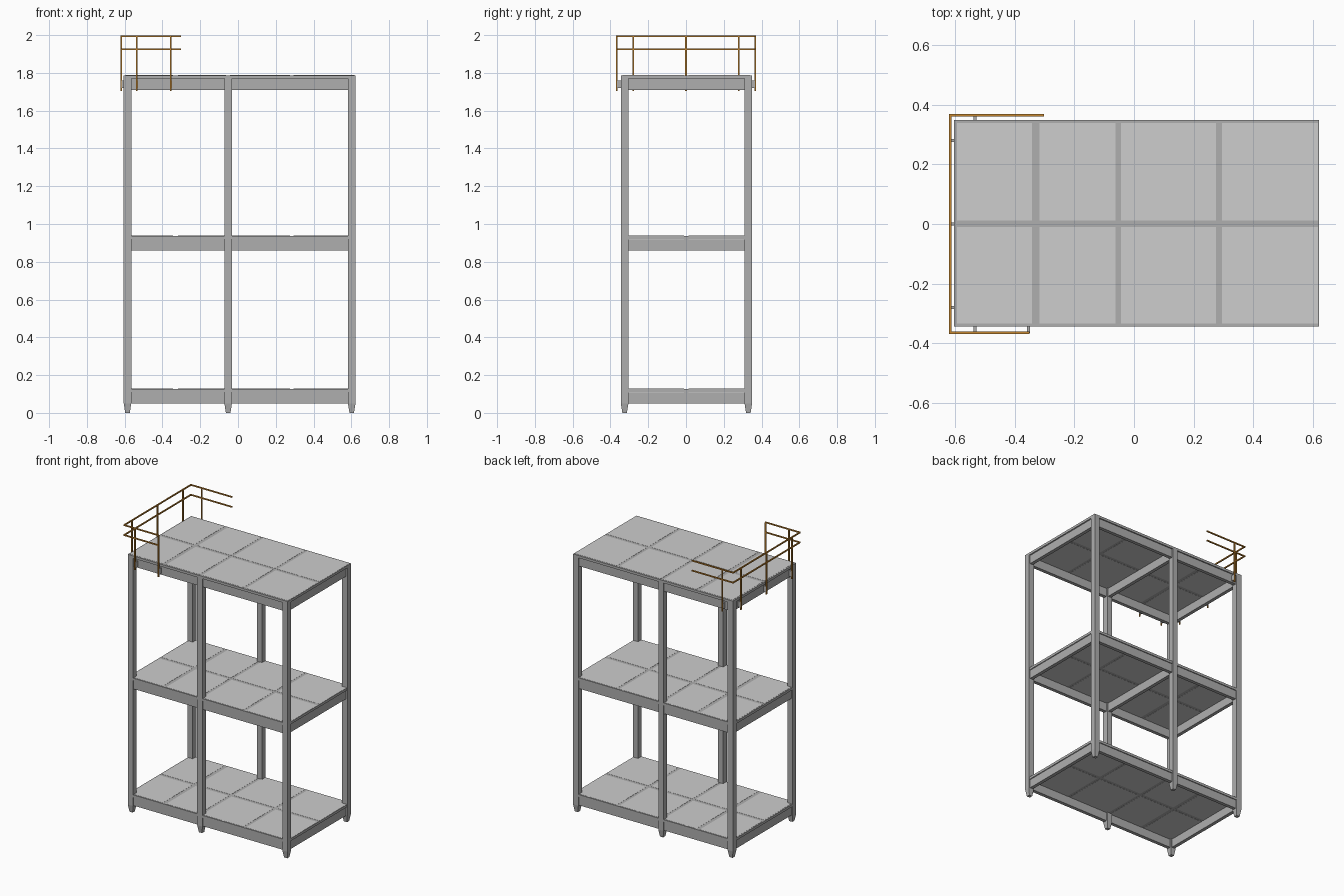
import bpy, bmesh
from mathutils import Vector

cube = bpy.data.objects.get("Cube")
if cube:
    bpy.data.objects.remove(cube, do_unlink=True)


def make_material(name, rgb):
    mat = bpy.data.materials.new(name)
    mat.use_nodes = True
    color = (*rgb, 1)
    mat.diffuse_color = color
    mat.node_tree.nodes["Principled BSDF"].inputs["Base Color"].default_value = color
    return mat


steel = make_material("grey steel", (0.43, 0.43, 0.43))
light = make_material("light deck panel", (0.61, 0.61, 0.61))
orange = make_material("orange brown rail", (0.56, 0.24, 0.03))


def box(name, x, y, z, mat, foot=1.0):
    """Box from (low, high) ranges; foot scales the bottom face."""
    low, high = Vector((x[0], y[0], z[0])), Vector((x[1], y[1], z[1]))
    mid, size = (low + high) / 2, high - low
    bm = bmesh.new()
    bmesh.ops.create_cube(bm, size=1)
    for v in bm.verts:
        if v.co.z < 0:
            v.co.x *= foot
            v.co.y *= foot
        v.co = Vector(a * b for a, b in zip(v.co, size)) + mid
    mesh = bpy.data.meshes.new(name)
    bm.to_mesh(mesh)
    bm.free()
    mesh.materials.append(mat)
    obj = bpy.data.objects.new(name, mesh)
    bpy.context.collection.objects.link(obj)
    return obj


def around(c, half):
    return (c - half, c + half)


# Frame layout
X0, X1 = -0.605, 0.622
Y0, Y1 = -0.345, 0.35
W = 0.02
col_x = (X0 + W, -0.052, X1 - W)
col_y = (Y0 + W, Y1 - W)
levels = {"bottom": 0.05, "middle": 0.86, "top": 1.71}

# Columns with tapered feet
for cx in col_x:
    for cy in col_y:
        box("column", around(cx, W), around(cy, W), (0.05, 1.78), steel)
        box("column_foot", around(cx, W), around(cy, W), (0, 0.05), steel, 0.6)

# Floors: edge beams, cross beam, deck and inset panels
panel_x = ((X0 + 0.01, -0.343), (-0.318, -0.063), (-0.043, 0.275), (0.295, X1 - 0.004))
panel_y = ((Y0 + 0.01, -0.01), (0.012, Y1 - 0.01))
for level, z in levels.items():
    beam_z = (z, z + 0.06)
    top = z + 0.077
    for cy in col_y:
        box(level + "_long_beam", (col_x[0], col_x[2]), around(cy, 0.012), beam_z, steel)
    for cx in (col_x[0], col_x[2]):
        box(level + "_end_beam", around(cx, 0.012), col_y, beam_z, steel)
    if level != "bottom":
        box(level + "_cross_beam", around(col_x[1], 0.012), col_y, beam_z, steel)
    edge = 0 if level == "top" else 0.002
    box(level + "_deck", (X0 + edge, X1 - edge), (Y0 + edge, Y1 - edge), (z + 0.06, top), steel)
    for px in panel_x:
        for py in panel_y:
            box(level + "_panel", px, py, (top - 0.001, top + 0.001), light)
            box(level + "_panel_underside", px, py, (z + 0.059, z + 0.061), light)

# Guard rail around the right-hand end of the top floor
R = 0.004
rail_x, rail_front, rail_back = -0.618, -0.366, 0.366
for z in (1.925, 1.994):
    rz = around(z, R)
    box("end_rail", around(rail_x, R), (rail_front - R, rail_back + R), rz, orange)
    box("front_rail", (rail_x, -0.352), around(rail_front, R), rz, orange)
    box("back_rail", (rail_x, -0.302), around(rail_back, R), rz, orange)

# Posts with brackets reaching the top beams
post_z, bracket_z = (1.705, 1.994), (1.72, 1.76)
for py in (-0.28, 0, 0.28):
    box("end_post", around(rail_x, R), around(py, R), post_z, orange)
    box("end_bracket", (rail_x, X0 + 0.012), around(py, 0.005), bracket_z, steel)
for px, py, inner in ((-0.535, rail_front, Y0 + 0.012), (-0.355, rail_front, Y0 + 0.012),
                      (-0.535, rail_back, Y1 - 0.012)):
    box("side_post", around(px, R), around(py, R), post_z, orange)
    box("side_bracket", around(px, 0.005), tuple(sorted((py, inner))), bracket_z, steel)
